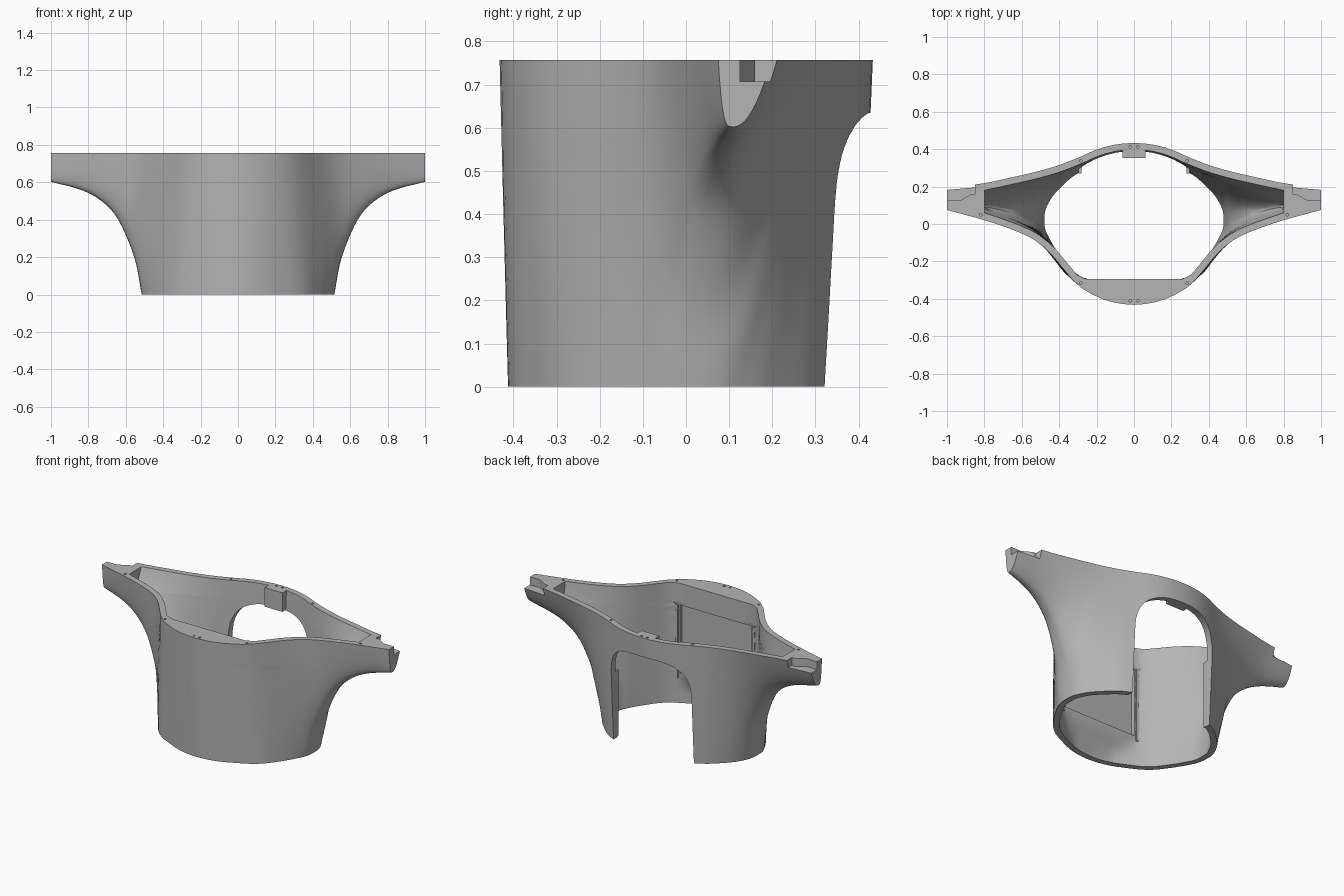
import bpy, bmesh, math
from mathutils import Vector

cube = bpy.data.objects.get("Cube")
if cube:
    bpy.data.objects.remove(cube)

HEIGHT, LIP, WALL, POCKET = 0.757, 0.602, 0.036, 0.8
STEPS = 28

grey = bpy.data.materials.new("plain grey")
grey.use_nodes = True
color = (0.46, 0.46, 0.46, 1)
grey.diffuse_color = color
grey.node_tree.nodes["Principled BSDF"].inputs["Base Color"].default_value = color


def make_object(name, bm):
    bmesh.ops.recalc_face_normals(bm, faces=bm.faces)
    mesh = bpy.data.meshes.new(name)
    bm.to_mesh(mesh)
    bm.free()
    mesh.materials.append(grey)
    obj = bpy.data.objects.new(name, mesh)
    bpy.context.collection.objects.link(obj)
    return obj


def smooth_chain(points, steps=8):
    """Catmull-Rom curve through the points."""
    p = [Vector(q) for q in points]
    p = [Vector((-p[1].x, p[1].y))] + p + [2 * p[-1] - p[-2]]
    out = []
    for a, b, c, d in zip(p, p[1:], p[2:], p[3:]):
        for i in range(steps):
            t = i / steps
            out.append(0.5 * (2 * b + (c - a) * t + (2 * a - 5 * b + 4 * c - d) * t ** 2
                              + (3 * b - a - 3 * c + d) * t ** 3))
    return out + [p[-2]]


def lookup(chain, value, axis=0):
    """Read the other coordinate of a chain where one coordinate has this value."""
    for a, b in zip(chain, chain[1:]):
        if value <= b[axis]:
            t = (value - a[axis]) / (b[axis] - a[axis])
            return a[1 - axis] + (b[1 - axis] - a[1 - axis]) * t
    return chain[-1][1 - axis]


# Rim outlines from the centre line to the wing tip, and the wing's lower edge (x, z)
front_rim = smooth_chain([(0, -.432), (.12, -.417), (.22, -.378), (.3, -.328), (.37, -.25),
                          (.44, -.165), (.55, -.075), (.75, .005), (1, .075)])
back_rim = smooth_chain([(0, .433), (.1, .425), (.2, .398), (.29, .358), (.4, .315),
                         (.52, .28), (.65, .25), (.82, .215), (1, .198)])
keel = smooth_chain([(0, -4), (.28, -2.5), (.4, -.85), (.47, -.25), (.515, 0), (.555, .2),
                     (.64, .4), (.73, .5), (.84, .56), (1, LIP)])


def ridge(x):
    return .03 + .08 * math.sin(min(max((x - .5) / .5, 0), 1) * math.pi / 2)


def half_sections(z):
    """Front and back half outlines of the outer skin at one height."""
    width = lookup(keel, z, 1) if z < LIP else 1
    front, back = [], []
    for j in range(STEPS + 1):
        x = width * math.sin(j / STEPS * math.pi / 2)
        low = lookup(keel, x)
        fill = max(0, (z - low) / (HEIGHT - low))
        bulge = .06 * (1 - z / HEIGHT) * math.exp(-((x - .42) / .1) ** 2)
        mid = ridge(x)
        front.append(Vector((x, mid + (lookup(front_rim, x) - bulge - mid) * fill ** .25)))
        back.append(Vector((x, mid + (lookup(back_rim, x) - mid) * fill ** .5)))
    return front, back


def inset(chain, side, front_limit):
    """Move a half outline inward, keeping the panel and pocket end flat."""
    out = []
    crossed = False
    for k, p in enumerate(chain):
        d = chain[min(k + 1, len(chain) - 1)] - chain[max(k - 1, 0)]
        if k == 0:
            d = Vector((1, 0))
        d.normalize()
        q = p + Vector((side * d.y, -side * d.x)) * WALL
        q.x = min(max(q.x, 0), POCKET)
        if side < 0:
            q.y = max(q.y, front_limit)
        crossed = crossed or (q.y - ridge(q.x)) * side < .003
        out.append(out[-1].copy() if crossed else q)
    return out


def full_ring(bm, front, back, z):
    right = front + back[::-1]
    left = [Vector((-p.x, p.y)) for p in right[-2:0:-1]]
    return [bm.verts.new((p.x, p.y, z)) for p in right + left]


# Flared shell: outer and inner lofts closed by a flat rim and foot
levels = [LIP * math.sin(i / 24 * math.pi / 2) for i in range(25)]
levels += [LIP + (HEIGHT - LIP) * (j / 10) ** 2 for j in range(1, 11)]
bm = bmesh.new()
outer, inner = [], []
for z in levels:
    front, back = half_sections(z)
    outer.append(full_ring(bm, front, back, z))
    if z <= LIP:
        zi = z + .04 * min(1, z / .1)
    else:
        zi = HEIGHT - (HEIGHT - z) * (HEIGHT - LIP - .04) / (HEIGHT - LIP)
    limit = -.385 + .09 * min(1, zi / .16)
    inner.append(full_ring(bm, inset(front, -1, limit), inset(back, 1, limit), zi))
rings = outer + inner[::-1]
for a, b in zip(rings, rings[1:] + rings[:1]):
    for i in range(len(a)):
        j = (i + 1) % len(a)
        bm.faces.new((a[i], a[j], b[j], b[i]))
bmesh.ops.remove_doubles(bm, verts=bm.verts, dist=.00005)
shell = make_object("flared_shell", bm)


def prism(name, points, vector):
    """Solid made by extruding a flat outline."""
    bm = bmesh.new()
    face = bm.faces.new([bm.verts.new(p) for p in points])
    ext = bmesh.ops.extrude_face_region(bm, geom=[face])
    verts = [v for v in ext["geom"] if isinstance(v, bmesh.types.BMVert)]
    bmesh.ops.translate(bm, verts=verts, vec=vector)
    return make_object(name, bm)


def box(name, x, y0, y1, z0, z1):
    return prism(name, [(-x, y0, z0), (x, y0, z0), (x, y1, z0), (-x, y1, z0)], (0, 0, z1 - z0))


def cut(cutter):
    cutter.hide_render = True
    mod = shell.modifiers.new("cut", "BOOLEAN")
    mod.operation, mod.solver, mod.object = "DIFFERENCE", "EXACT", cutter
    bpy.context.view_layer.objects.active = shell
    bpy.ops.object.modifier_apply(modifier=mod.name)
    bpy.data.objects.remove(cutter)


# Arched opening in the back
arch = [(.28, .15, -.1)]
for i in range(33):
    a = i / 32 * math.pi
    c, s = math.cos(a), math.sin(a)
    arch.append((.28 * math.copysign(abs(c) ** .65, c), .15, .38 + .255 * abs(s) ** .65))
arch.append((-.28, .15, -.1))
cut(prism("back_opening", arch, (0, .5, 0)))

# Recessed panel inside the front
cut(box("panel_recess", .25, -.318, -.2, .19, .62))

# Stepped joints on the wing ends
for s in (-1, 1):
    step = [(1.1, .125), (.93, .125), (.87, .16), (.85, .16), (.85, .3), (1.1, .3)]
    cut(prism("wing_notch", [(s * x, y, .707) for x, y in step], (0, 0, .1)))

# Small pin holes around the rim
for x, y in [(.02, -.41), (.285, -.317), (.82, .05), (.285, .338), (.02, .413)]:
    for s in (-1, 1):
        hole = [(s * x + .007 * math.cos(i * math.pi / 6),
                 y + .007 * math.sin(i * math.pi / 6), HEIGHT - .015) for i in range(12)]
        cut(prism("pin_hole", hole, (0, 0, .05)))

# Latch tab behind the back rim
box("latch_tab", .062, .354, .402, .637, HEIGHT)

# Thin ribs framing the front panel and lining the opening
for s in (-1, 1):
    rib = box("panel_rib", .008, -.31, -.288, .16, .62)
    rib.location.x = s * .268
    lining = box("opening_rib", .008, .27, .305, .005, .42)
    lining.location.x = s * .289

bpy.ops.object.select_all(action="DESELECT")
shell.select_set(True)
bpy.context.view_layer.objects.active = shell
bpy.ops.object.shade_smooth_by_angle(angle=math.radians(30))
